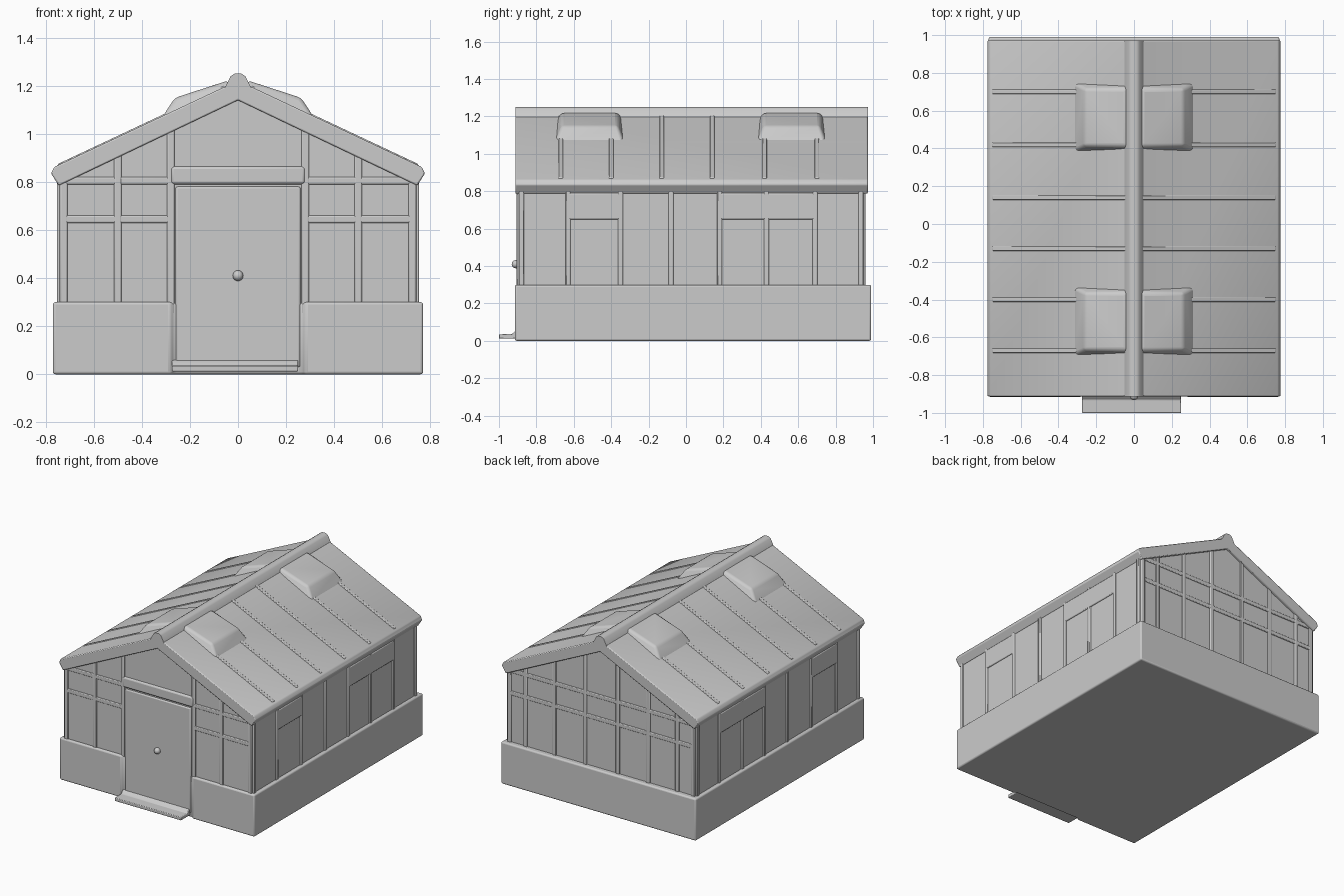
import bpy, bmesh, math
from mathutils import Vector

if "Cube" in bpy.data.objects:
    bpy.data.objects.remove(bpy.data.objects["Cube"])


def finish(name, bm, bevel=0.0, segs=2):
    bmesh.ops.recalc_face_normals(bm, faces=bm.faces)
    me = bpy.data.meshes.new(name)
    bm.to_mesh(me)
    bm.free()
    ob = bpy.data.objects.new(name, me)
    bpy.context.collection.objects.link(ob)
    bpy.ops.object.select_all(action='DESELECT')
    ob.select_set(True)
    bpy.context.view_layer.objects.active = ob
    bpy.ops.object.shade_smooth_by_angle(angle=math.radians(40))
    if bevel:
        mod = ob.modifiers.new("Bevel", 'BEVEL')
        mod.width, mod.segments, mod.limit_method = bevel, segs, 'ANGLE'
    return ob


def extrude(name, pts, offset, bevel=0.0, segs=2):
    bm = bmesh.new()
    face = bm.faces.new([bm.verts.new(p) for p in pts])
    ext = bmesh.ops.extrude_face_region(bm, geom=[face], use_keep_orig=True)
    verts = [g for g in ext["geom"] if isinstance(g, bmesh.types.BMVert)]
    bmesh.ops.translate(bm, verts=verts, vec=Vector(offset))
    return finish(name, bm, bevel, segs)


def box(name, x0, x1, y0, y1, z0, z1, bevel=0.0):
    pts = [(x0, y0, z0), (x1, y0, z0), (x1, y1, z0), (x0, y1, z0)]
    return extrude(name, pts, (0, 0, z1 - z0), bevel)


def along_y(name, half, y0, y1, bevel=0.0):
    # mirrors a right-hand profile and runs it from front to back
    prof = half + [(-x, z) for x, z in reversed(half) if x > 0]
    return extrude(name, [(x, y0, z) for x, z in prof], (0, y1 - y0, 0), bevel)


def roof_z(x):
    return 0.86 + 0.47 * (0.77 - abs(x))


# Plinth, notched at the front for the doorway
plinth = [(-0.77, -0.915), (-0.28, -0.915), (-0.265, -0.9), (0.265, -0.9),
          (0.28, -0.915), (0.77, -0.915), (0.77, 0.99), (-0.77, 0.99)]
extrude("plinth", [(x, y, 0) for x, y in plinth], (0, 0, 0.3), 0.025, 3)

# Gabled walls
along_y("walls", [(0.745, 0.02), (0.745, 0.82), (0, 1.17)], -0.897, 0.953, 0.012)

# Roof shell and ridge cap
along_y("roof", [(0, 1.222), (0.765, 0.862), (0.778, 0.835), (0.745, 0.785), (0, 1.14)],
        -0.912, 0.972, 0.006)
along_y("ridge_cap", [(0.015, 1.25), (0.03, 1.24), (0.055, 1.19), (0.03, 1.16)],
        -0.912, 0.972)

# Roof glazing bars
for s in (-1, 1):
    for y in (-0.67, -0.4, -0.13, 0.14, 0.42, 0.7):
        pts = [(s * x, y - 0.012, roof_z(x) + d)
               for x, d in ((0.03, -0.02), (0.75, -0.02), (0.75, 0.005), (0.03, 0.005))]
        extrude("roof_bar", pts, (0, 0.024, 0), 0.004)

# Roof vents with sloping sides
for s in (-1, 1):
    for y in (-0.515, 0.565):
        bm = bmesh.new()
        rings = []
        for x0, z0, x1, z1, h in ((0.03, 1.18, 0.325, 1.055, 0.185),
                                  (0.04, 1.222, 0.262, 1.15, 0.15)):
            rings.append([bm.verts.new(p) for p in (
                (s * x0, y - h, z0), (s * x1, y - h, z1),
                (s * x1, y + h, z1), (s * x0, y + h, z0))])
        low, top = rings
        bm.faces.new(low)
        bm.faces.new(top)
        for i in range(4):
            j = (i + 1) % 4
            bm.faces.new((low[i], low[j], top[j], top[i]))
        finish("roof_vent", bm, 0.015, 3)

# Upright bars on the gable ends
for s in (-1, 1):
    for x in (0.28, 0.5, 0.725):
        box("front_upright", s * x - 0.015, s * x + 0.015, -0.905, -0.88,
            0.25, roof_z(x) - 0.04, 0.005)
    for x in (0.13, 0.37, 0.6, 0.725):
        box("back_upright", s * x - 0.015, s * x + 0.015, 0.94, 0.961,
            0.25, roof_z(x) - 0.04, 0.005)
    box("front_rail", *sorted((s * 0.28, s * 0.735)), -0.904, -0.88, 0.63, 0.66, 0.005)
    box("front_top_rail", *sorted((s * 0.28, s * 0.735)), -0.904, -0.88, 0.79, 0.82, 0.005)
for z in (0.635, 0.795):
    box("back_rail", -0.735, 0.735, 0.94, 0.96, z, z + 0.03, 0.005)

# Side wall uprights, rails and window frames
for s in (-1, 1):
    xs = sorted((s * 0.73, s * 0.753))
    for y in (-0.88, -0.63, -0.35, -0.08, 0.18, 0.43, 0.69, 0.935):
        box("side_upright", *xs, y - 0.013, y + 0.013, 0.25, 0.82, 0.005)
    for y0, y1 in ((-0.63, -0.35), (0.18, 0.43), (0.43, 0.69)):
        box("side_window", *xs, y0, y1, 0.65, 0.79, 0.006)

# Door, lintel, knob and doorstep
box("door", -0.26, 0.26, -0.906, -0.88, 0.03, 0.78, 0.008)
box("lintel", -0.28, 0.28, -0.909, -0.88, 0.79, 0.865, 0.012)
bm = bmesh.new()
bmesh.ops.create_uvsphere(bm, u_segments=16, v_segments=10, radius=0.022)
bmesh.ops.translate(bm, verts=bm.verts, vec=(0, -0.91, 0.41))
finish("door_knob", bm)
step = [(-1.0, 0.012), (-0.89, 0.012), (-0.89, 0.065), (-0.912, 0.055),
        (-0.93, 0.037), (-1.0, 0.035)]
extrude("doorstep", [(-0.275, y, z) for y, z in step], (0.525, 0, 0), 0.004)
